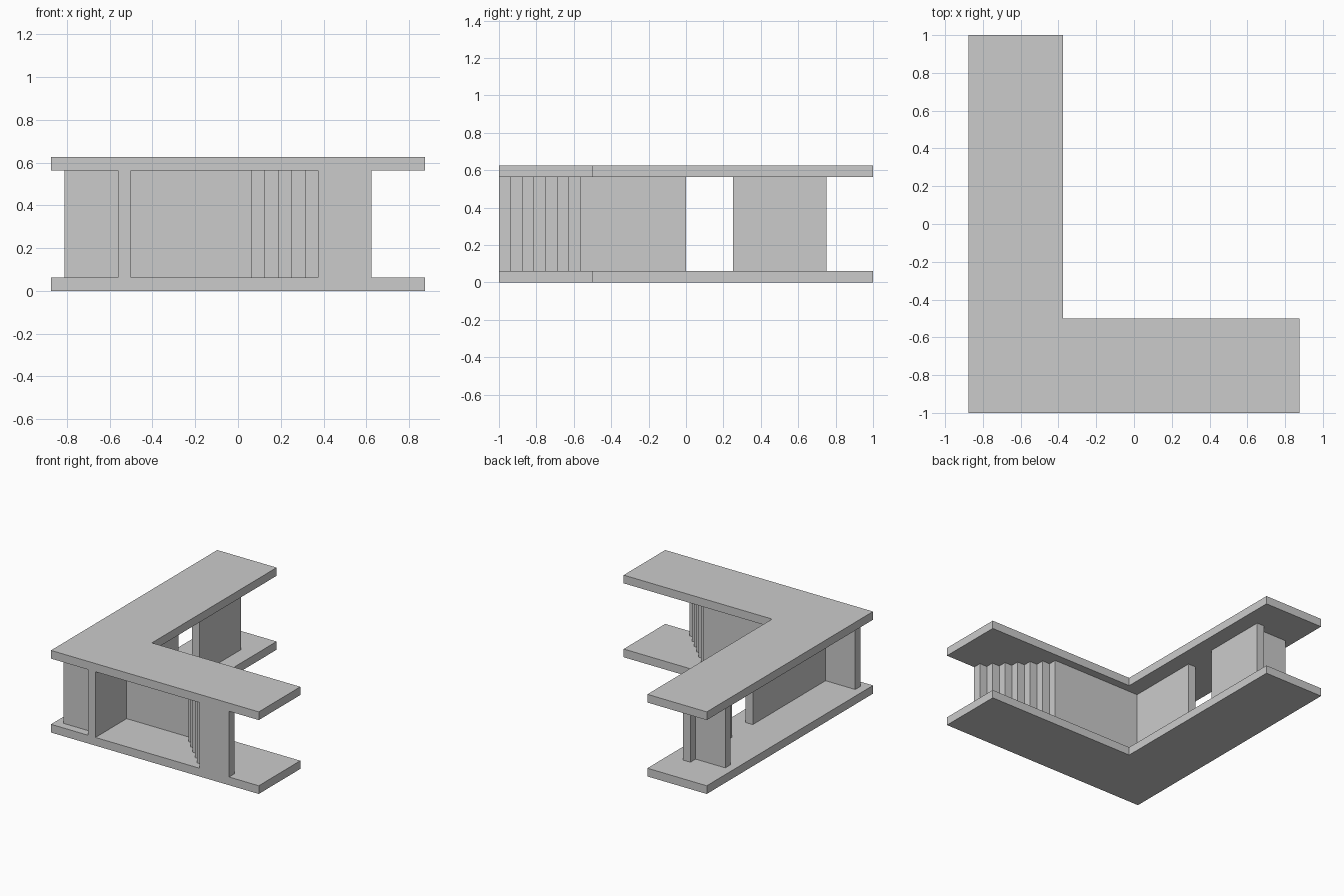
import bpy
import bmesh

if "Cube" in bpy.data.objects:
    bpy.data.objects.remove(bpy.data.objects["Cube"])

U = 1 / 16  # plan module


def prism(name, outline, z0, z1):
    """Extrude a counter-clockwise plan outline (in modules) from z0 to z1."""
    bm = bmesh.new()
    base = bm.faces.new([bm.verts.new((x * U, y * U, z0 * U)) for x, y in outline])
    top = bmesh.ops.extrude_face_region(bm, geom=[base])
    verts = [g for g in top["geom"] if isinstance(g, bmesh.types.BMVert)]
    bmesh.ops.translate(bm, verts=verts, vec=(0, 0, (z1 - z0) * U))
    bmesh.ops.recalc_face_normals(bm, faces=bm.faces)
    mesh = bpy.data.meshes.new(name)
    bm.to_mesh(mesh)
    bm.free()
    obj = bpy.data.objects.new(name, mesh)
    bpy.context.collection.objects.link(obj)
    return obj


# L-shaped floor and roof slabs
slab = [(-14, -16), (14, -16), (14, -8), (-6, -8), (-6, 16), (-14, 16)]
prism("floor_slab", slab, 0, 1)
prism("roof_slab", slab, 9, 10)

# Long wall, front spur, back wall and the diagonal stepped wall
walls = [(-9, -16), (-8, -16), (-8, -10)]
for k in range(5, -1, -1):
    walls += [(6 - k, -15 + k), (6 - k, -16 + k)]
for k in range(7):
    walls += [(10 - k, -16 + k), (10 - k, -15 + k)]
walls += [(-8, -9), (-8, 0), (-9, 0), (-9, -14), (-13, -14), (-13, -15), (-9, -15)]
prism("stepped_walls", walls, 1, 9)

# T-shaped wall at the back end
t_wall = [(-9, 4), (-8, 4), (-8, 12), (-9, 12), (-9, 11), (-13, 11), (-13, 10), (-9, 10)]
prism("back_t_wall", t_wall, 1, 9)
